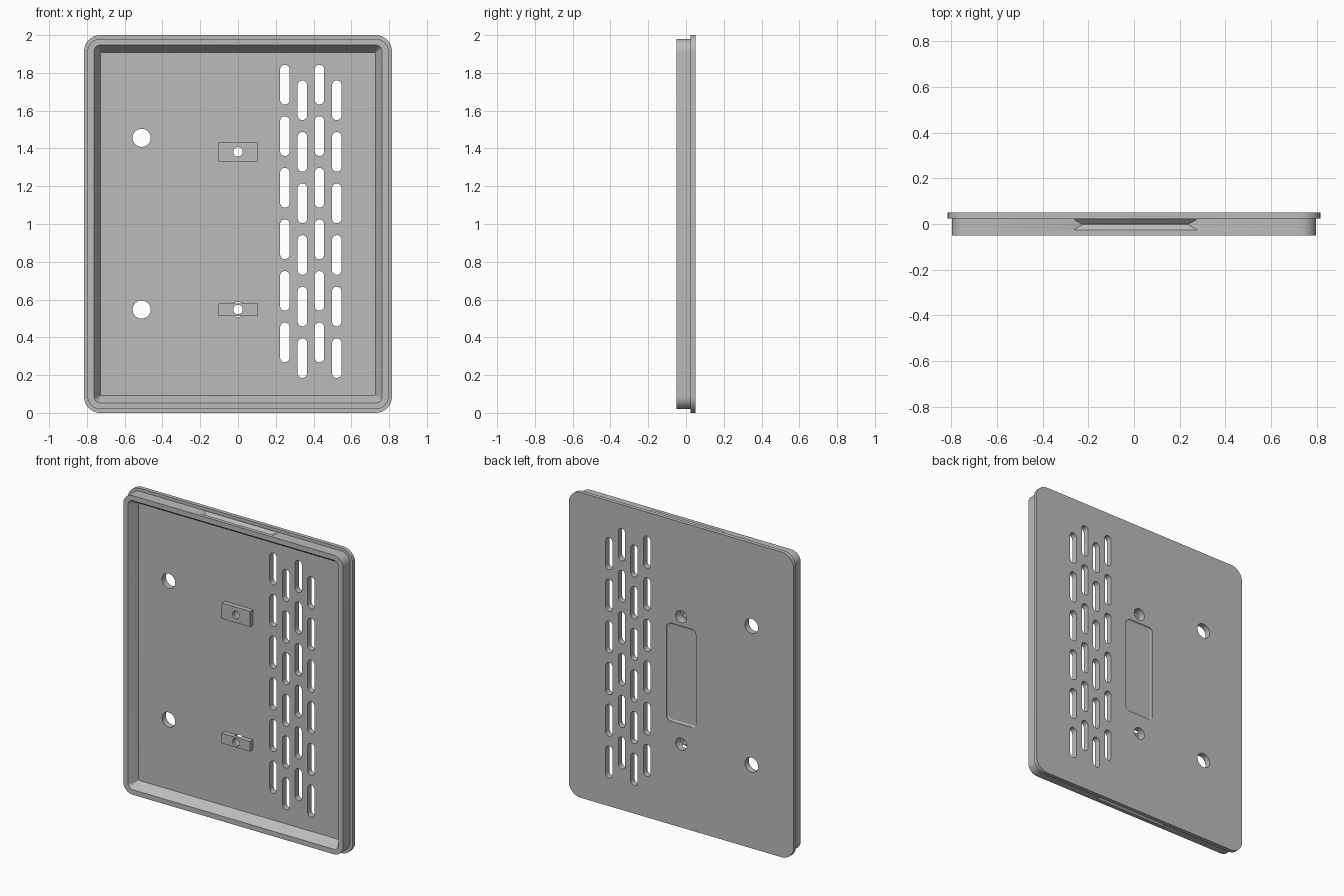
import bpy
import bmesh
from math import cos, sin, pi

if "Cube" in bpy.data.objects:
    bpy.data.objects.remove(bpy.data.objects["Cube"])

grey = bpy.data.materials.new("plain grey")
grey.use_nodes = True
grey.diffuse_color = (0.5, 0.5, 0.5, 1)
grey.node_tree.nodes["Principled BSDF"].inputs["Base Color"].default_value = (0.5, 0.5, 0.5, 1)


def rounded(cx, cz, hw, hh, r, y, steps=8):
    """Rounded rectangle facing the front, as a list of points."""
    pts = []
    for k, (sx, sz) in enumerate(((1, 1), (-1, 1), (-1, -1), (1, -1))):
        for i in range(steps + 1):
            a = (k + i / steps) * pi / 2
            pts.append((cx + sx * (hw - r) + r * cos(a), y, cz + sz * (hh - r) + r * sin(a)))
    return pts


def loft(bm, loops):
    """Closed skin through matching loops, capped at both ends."""
    rings = [[bm.verts.new(p) for p in loop] for loop in loops]
    for a, b in zip(rings, rings[1:]):
        for i in range(len(a)):
            j = (i + 1) % len(a)
            bm.faces.new((a[i], a[j], b[j], b[i]))
    bm.faces.new(rings[0])
    bm.faces.new(rings[-1])


def slot(bm, x, z, hw, hh, r, y0, y1):
    loft(bm, [rounded(x, z, hw, hh, r, y) for y in (y0, y1)])


def finish(name, bm):
    bmesh.ops.remove_doubles(bm, verts=bm.verts, dist=1e-5)
    bmesh.ops.recalc_face_normals(bm, faces=bm.faces)
    mesh = bpy.data.meshes.new(name)
    bm.to_mesh(mesh)
    bm.free()
    mesh.materials.append(grey)
    obj = bpy.data.objects.new(name, mesh)
    bpy.context.collection.objects.link(obj)
    return obj


# Panel: back flange, raised rim, stepped inner wall and floor
bm = bmesh.new()
profile = [  # half width, half height, corner radius, depth
    (0.815, 1.0, 0.085, 0.05),
    (0.815, 1.0, 0.085, 0.024),
    (0.797, 0.98, 0.067, 0.024),
    (0.797, 0.98, 0.067, -0.05),
    (0.762, 0.947, 0.032, -0.05),
    (0.745, 0.93, 0.015, -0.025),
    (0.727, 0.908, 0.004, 0.01),
]
loft(bm, [rounded(0, 1, w, h, r, y) for w, h, r, y in profile])
panel = finish("panel", bm)

# Screw blocks on the floor
screws = ((1.382, 0.051), (0.547, 0.033))
blocks = []
for name, (z, half) in zip(("upper_screw_block", "lower_screw_block"), screws):
    bm = bmesh.new()
    bmesh.ops.create_cube(bm, size=1)
    for v in bm.verts:
        v.co = (v.co.x * 0.206, -0.005 + v.co.y * 0.034, z + v.co.z * 2 * half)
    blocks.append(finish(name, bm))

# Vent slots, in four staggered columns
bm = bmesh.new()
for x, top in ((0.248, 1.738), (0.341, 1.655), (0.431, 1.738), (0.523, 1.655)):
    for k in range(6):
        slot(bm, x, top - 0.273 * k, 0.025, 0.105, 0.025, -0.02, 0.08)

# Cable holes
for z in (1.456, 0.547):
    slot(bm, -0.51, z, 0.048, 0.048, 0.048, -0.02, 0.08)

# Label recess on the back
loft(bm, [rounded(0, 0.998, 0.106 - d, 0.322 - d, 0.03 - d, y)
          for d, y in ((0, 0.07), (0, 0.046), (0.01, 0.04))])

# Finger grooves in the top and bottom of the rim
for side in (1, -1):
    pts = []
    for half_x, y0, y1, h in ((0.275, -0.029, 0.0235, 0.983), (0.232, -0.003, -0.001, 0.96)):
        pts += [bm.verts.new((0.006 + s * half_x, y, 1 + side * h)) for s in (-1, 1) for y in (y0, y1)]
    bmesh.ops.convex_hull(bm, input=pts)
openings = finish("openings_cutter", bm)

# Screw head counterbores and screw holes
bm = bmesh.new()
for z, half in screws:
    loft(bm, [rounded(0, z, r, r, r, y)
              for r, y in ((0.04, 0.08), (0.04, -0.003), (0.025, -0.003), (0.025, -0.04))])
screw_holes = finish("screw_hole_cutter", bm)


def cut(obj, cutter):
    mod = obj.modifiers.new("cut", "BOOLEAN")
    mod.operation = "DIFFERENCE"
    mod.solver = "EXACT"
    mod.object = cutter
    bpy.context.view_layer.objects.active = obj
    bpy.ops.object.modifier_apply(modifier=mod.name)


cut(panel, openings)
for obj in [panel] + blocks:
    cut(obj, screw_holes)
for cutter in (openings, screw_holes):
    bpy.data.objects.remove(cutter)

# Smooth curved walls, keep the edges crisp
bpy.ops.object.select_all(action="DESELECT")
for obj in [panel] + blocks:
    obj.select_set(True)
    bpy.context.view_layer.objects.active = obj
bpy.ops.object.shade_smooth_by_angle()
